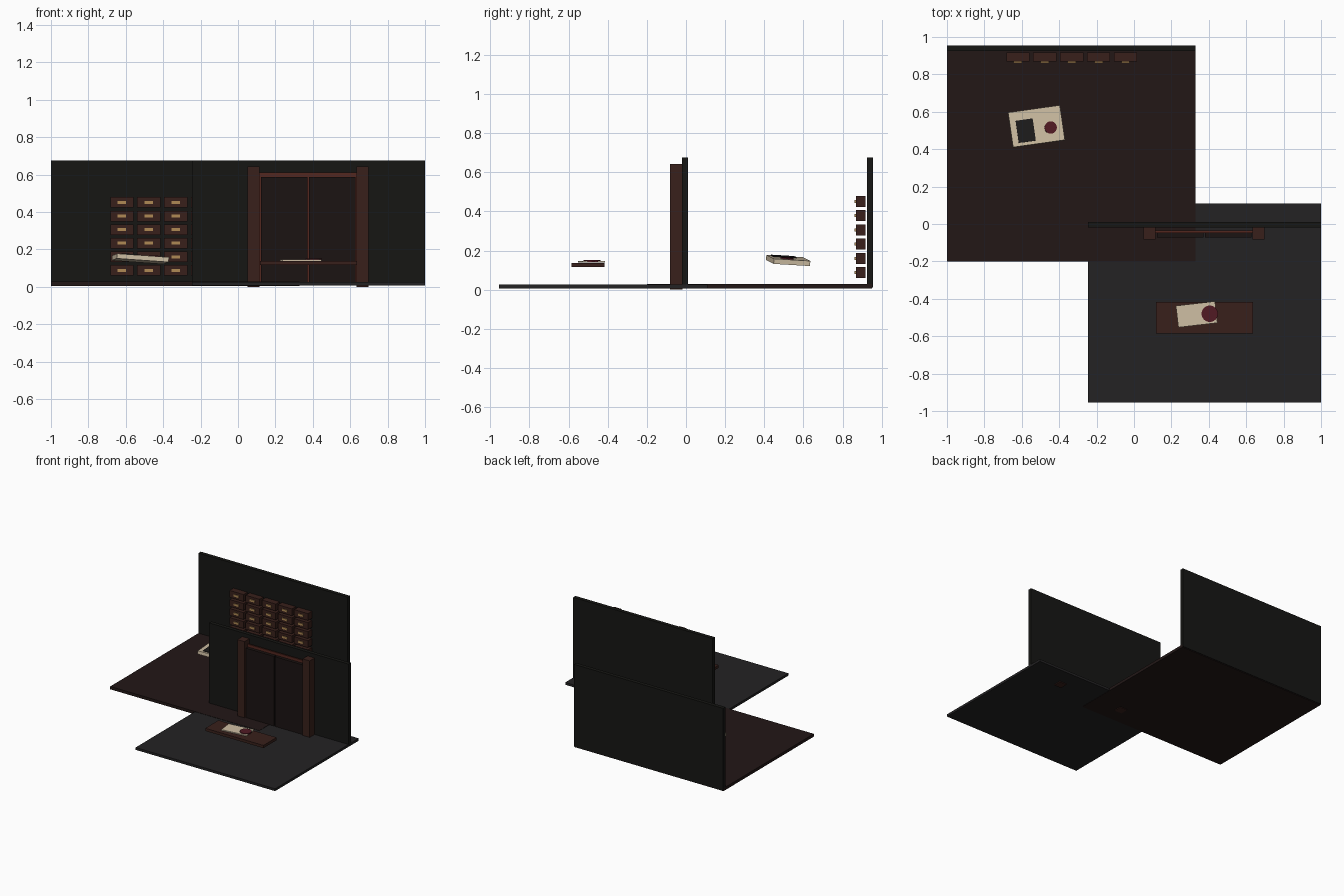
import bpy
from mathutils import Matrix, Vector, Euler

if "Cube" in bpy.data.objects:
    bpy.data.objects.remove(bpy.data.objects["Cube"])


def mat(name, hexcol):
    m = bpy.data.materials.new(name)
    rgb = [int(hexcol[i:i + 2], 16) / 255 for i in (0, 2, 4)]
    m.diffuse_color = [c / 12.92 if c <= 0.04045 else ((c + 0.055) / 1.055) ** 2.4
                       for c in rgb] + [1]
    m.use_nodes = True
    m.node_tree.nodes["Principled BSDF"].inputs["Base Color"].default_value = m.diffuse_color
    return m


BLACK = mat("black_wall", "161614")
BROWN = mat("brown_floor", "221716")
SLATE = mat("slate_floor", "232223")
WOOD = mat("dark_wood", "38201b")
DOOR = mat("door_wood", "1b1312")
RED = mat("red_trim", "54271f")
BRASS = mat("brass", "b08a55")
PAPER = mat("paper", "cfbfa4")
WAX = mat("wax", "511923")
INK = mat("ink", "1d1b1b")


def finish(ob, name, material, frame):
    ob.name = name
    ob.data.materials.append(material)
    if frame is not None:
        ob.matrix_world = frame @ ob.matrix_basis
    return ob


def box(name, x, y, z, material, frame=None):
    """Box from (min, max) ranges, optionally placed in a tilted frame."""
    bpy.ops.mesh.primitive_cube_add(size=1)
    ob = bpy.context.object
    lo, hi = Vector((x[0], y[0], z[0])), Vector((x[1], y[1], z[1]))
    ob.data.transform(Matrix.Translation((lo + hi) / 2) @ Matrix.Diagonal((*(hi - lo), 1)))
    return finish(ob, name, material, frame)


def disc(name, x, y, z, r, material, frame=None):
    bpy.ops.mesh.primitive_cylinder_add(vertices=24, radius=r, depth=z[1] - z[0],
                                        location=(x, y, (z[0] + z[1]) / 2))
    ob = bpy.context.object
    bpy.ops.object.shade_smooth_by_angle()
    return finish(ob, name, material, frame)


# archive room: floor and back wall
box("archive_floor", (-1, 0.33), (-0.20, 0.95), (0.005, 0.028), BROWN)
box("archive_wall", (-1, 0.33), (0.925, 0.955), (0.01, 0.674), BLACK)

# entrance room: floor and wall
box("entrance_floor", (-0.245, 1), (-0.955, 0.11), (0.007, 0.026), SLATE)
box("entrance_wall", (-0.245, 1), (-0.02, 0.01), (0.01, 0.674), BLACK)

# drawers with brass pulls
for row in range(6):
    for col in range(5):
        x, z = -0.621 + 0.144 * col, 0.087 + 0.0728 * row
        box("drawer", (x - 0.062, x + 0.062), (0.868, 0.918), (z - 0.028, z + 0.028), WOOD)
        box("drawer_pull", (x - 0.022, x + 0.022), (0.862, 0.868), (z - 0.008, z + 0.008), BRASS)

# double door, red backing frame and pillars, mirrored about the doorway centre
cx = 0.375
for s in (-1, 1):
    px, dx = cx + s * 0.291, cx + s * 0.1285
    box("door_pillar", (px - 0.032, px + 0.032), (-0.083, -0.018), (0, 0.643), WOOD)
    box("door_leaf", (dx - 0.1245, dx + 0.1245), (-0.072, -0.046), (0.02, 0.588), DOOR)
box("door_backing", (cx - 0.259, cx + 0.259), (-0.047, -0.036), (0.02, 0.610), RED)

# table with sealed letter
box("table_top", (0.118, 0.636), (-0.585, -0.416), (0.115, 0.137), WOOD)
letter = Matrix.Translation((0.335, -0.483, 0.138)) @ Matrix.Rotation(0.115, 4, 'Z')
box("letter", (-0.105, 0.105), (-0.058, 0.058), (0, 0.008), PAPER, letter)
disc("letter_seal", 0.405, -0.48, (0.142, 0.151), 0.044, WAX)

# tilted dossier with photo and seal
dossier = Matrix.Translation((-0.522, 0.522, 0.149)) @ Euler((-0.06, 0.07, 0.14)).to_matrix().to_4x4()
box("dossier", (-0.14, 0.14), (-0.094, 0.094), (-0.013, 0.013), PAPER, dossier)
box("dossier_photo", (-0.107, -0.015), (-0.076, 0.044), (0.012, 0.018), INK, dossier)
disc("dossier_seal", 0.074, -0.018, (0.012, 0.020), 0.033, WAX, dossier)
